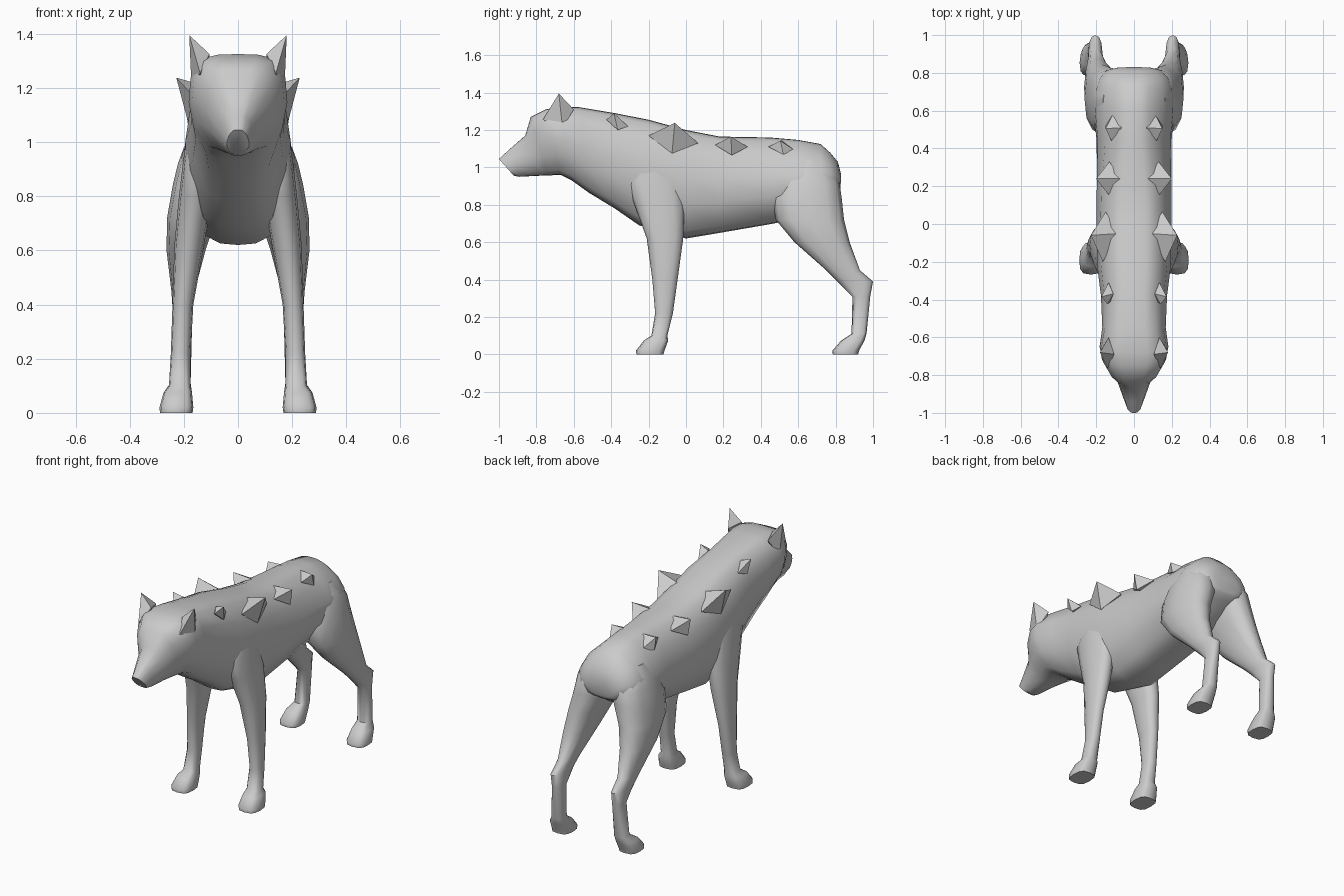
import bpy, bmesh
from math import cos, sin, pi, radians, copysign


def finish(name, bm, smooth=True, mirror=False):
    bmesh.ops.recalc_face_normals(bm, faces=bm.faces)
    me = bpy.data.meshes.new(name)
    bm.to_mesh(me)
    bm.free()
    ob = bpy.data.objects.new(name, me)
    bpy.context.collection.objects.link(ob)
    if mirror:
        mod = ob.modifiers.new("mirror", 'MIRROR')
        mod.use_mirror_merge = False
    if smooth:
        bpy.ops.object.select_all(action='DESELECT')
        ob.select_set(True)
        bpy.context.view_layer.objects.active = ob
        bpy.ops.object.shade_smooth_by_angle(angle=radians(50))
    return ob


def loft(name, rings, mirror=False):
    bm = bmesh.new()
    loops = [[bm.verts.new(p) for p in ring] for ring in rings]
    n = len(loops[0])
    for a, b in zip(loops, loops[1:]):
        for i in range(n):
            j = (i + 1) % n
            bm.faces.new((a[i], a[j], b[j], b[i]))
    bm.faces.new(loops[0])
    bm.faces.new(loops[-1])
    return finish(name, bm, mirror=mirror)


def hull(name, points, mirror=True):
    bm = bmesh.new()
    for p in points:
        bm.verts.new(p)
    bmesh.ops.convex_hull(bm, input=bm.verts)
    return finish(name, bm, smooth=False, mirror=mirror)


# Head and torso: slanted sections
# (top y, top z, bottom y, bottom z, half width, slope of the upper sides)
boxy = [(0, 1), (.33, .995), (.62, .96), (.9, .78), (1, .55),
        (.95, .32), (.66, .07), (.33, .01), (0, 0)]
roof = [0, .17, .36, .71, .93, .98, .66, .33, 0]


def section(yt, zt, yb, zb, w, r):
    side = [(x + (rx - x) * r, z) for (x, z), rx in zip(boxy, roof)]
    side += [(-x, z) for x, z in side[-2:0:-1]]
    return [(w * x, yb + (yt - yb) * z, zb + (zt - zb) * z) for x, z in side]


loft("head_and_torso", [section(*s) for s in [
    (-1.00, 1.045, -.92, .955, .042, .6),
    (-.94, 1.10, -.89, .950, .06, .5),
    (-.86, 1.17, -.80, .955, .09, .3),
    (-.83, 1.27, -.74, .957, .125, -.2),
    (-.75, 1.31, -.67, .960, .165, -.45),
    (-.68, 1.325, -.61, .930, .176, -.5),
    (-.57, 1.322, -.52, .865, .165, -.25),
    (-.38, 1.29, -.38, .78, .175, 0),
    (-.20, 1.255, -.25, .69, .195, 0),
    (.00, 1.20, .00, .62, .20, .05),
    (.18, 1.165, .18, .65, .20, .2),
    (.45, 1.16, .47, .70, .205, .85),
    (.60, 1.147, .60, .73, .222, 1),
    (.72, 1.125, .72, .79, .212, 1),
    (.77, 1.08, .78, .83, .19, .9),
    (.812, 1.03, .815, .85, .15, .7),
    (.83, .96, .825, .87, .09, .3),
]])


# Legs: level sections (z, front y, back y, inner x, outer x)
def leg(name, rows, n=12):
    rings = []
    for z, y0, y1, x0, x1 in rows:
        power = .65 if z < .12 else .85
        ring = []
        for i in range(n):
            a = 2 * pi * i / n
            c, s = cos(a), sin(a)
            c, s = copysign(abs(c) ** power, c), copysign(abs(s) ** power, s)
            ring.append(((x0 + x1) / 2 + s * (x1 - x0) / 2,
                         (y0 + y1) / 2 + c * (y1 - y0) / 2, z))
        rings.append(ring)
    loft(name, rings, mirror=True)


leg("front_legs", [
    (1.15, -.21, -.11, .08, .165), (1.03, -.28, -.06, .08, .188),
    (.92, -.315, -.02, .08, .204), (.80, -.275, -.008, .095, .218),
    (.62, -.21, -.015, .125, .235), (.40, -.18, -.045, .165, .242),
    (.22, -.165, -.07, .175, .248), (.10, -.185, -.10, .175, .255),
    (.075, -.225, -.095, .17, .275), (.02, -.268, -.115, .165, .29),
    (0, -.265, -.12, .168, .288)])
leg("hind_legs", [
    (1.04, .58, .73, .04, .165), (.98, .53, .785, .03, .20),
    (.92, .49, .82, .025, .222), (.84, .46, .832, .03, .241),
    (.72, .48, .845, .08, .262), (.60, .58, .875, .12, .264),
    (.45, .75, .93, .16, .246), (.39, .81, 1.0, .168, .242),
    (.31, .89, .985, .17, .238), (.11, .885, .965, .175, .25),
    (.075, .83, .955, .17, .275), (.02, .782, .925, .165, .288),
    (0, .785, .92, .168, .286)])

# Ears: flat-sided pyramids growing out of the head corners
hull("ears", [(.18, -.68, 1.395), (.105, -.69, 1.325), (.14, -.765, 1.255),
              (.135, -.60, 1.31), (.172, -.66, 1.21), (.12, -.67, 1.20)])

# Back spikes: front, back, inner and outer base corners, then the tip
spikes = [
    [(.14, -.425, 1.255), (.135, -.31, 1.22), (.11, -.37, 1.27),
     (.16, -.365, 1.20), (.172, -.385, 1.29)],
    [(.165, -.20, 1.17), (.15, .065, 1.13), (.08, -.05, 1.195),
     (.185, -.075, 1.075), (.228, -.06, 1.238)],
    [(.135, .155, 1.12), (.13, .33, 1.11), (.07, .24, 1.155),
     (.185, .245, 1.065), (.2, .24, 1.165)],
    [(.12, .44, 1.11), (.11, .585, 1.09), (.065, .51, 1.145),
     (.15, .52, 1.07), (.15, .505, 1.142)],
]
for k, pts in enumerate(spikes):
    y = pts[2][1]
    hull(f"back_spikes_{k + 1}", pts + [(.08, y, pts[3][2] + .01)])
